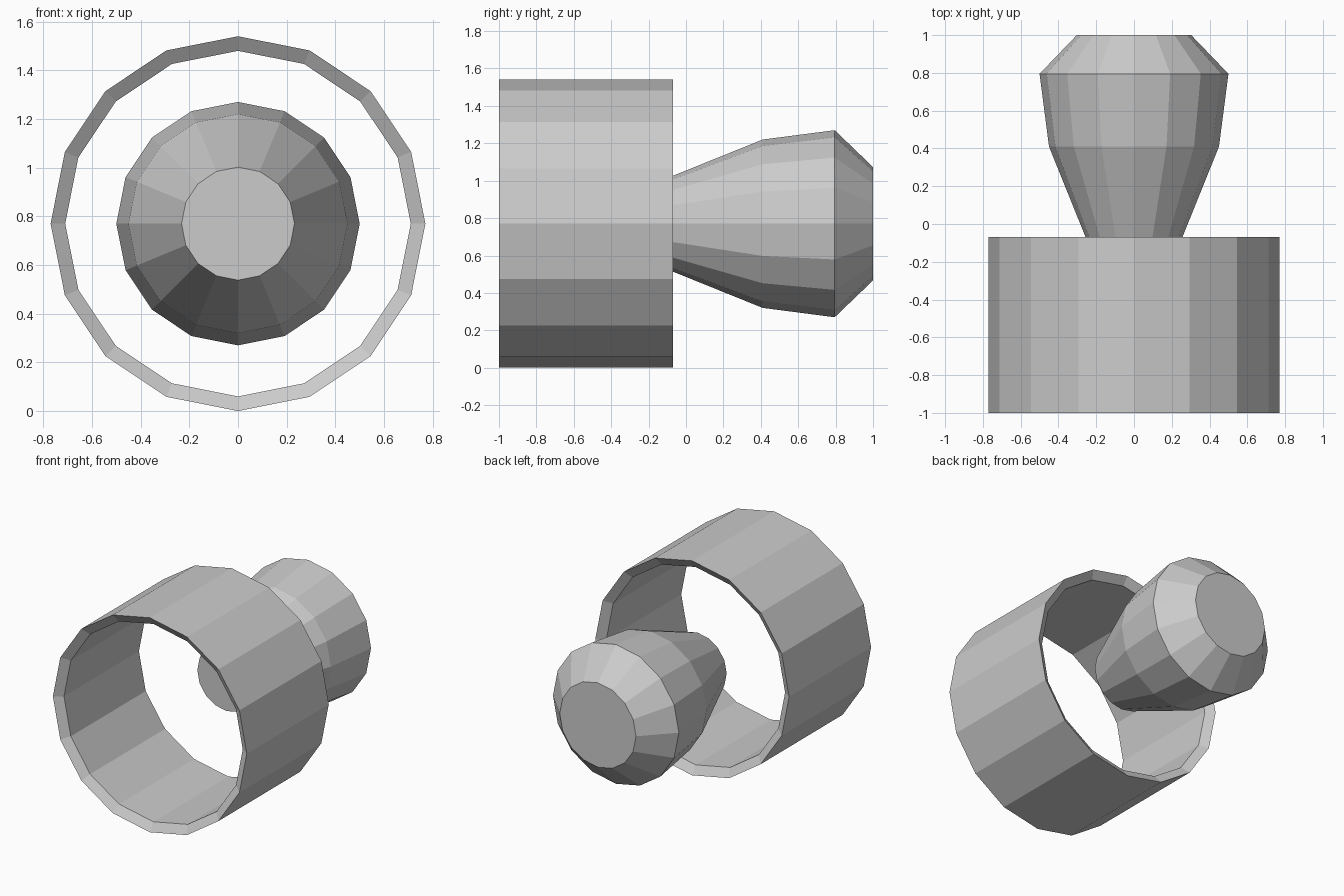
import bpy, bmesh, math

if "Cube" in bpy.data.objects:
    bpy.data.objects.remove(bpy.data.objects["Cube"])

SIDES = 16
AXIS_Z = 0.77  # height of the shared axis, which runs along y


def lathe(name, profile, closed):
    """Revolve (radius, y) points around the axis; cap the ends unless the profile is closed."""
    bm = bmesh.new()
    rings = []
    for r, y in profile:
        ring = []
        for i in range(SIDES):
            a = 2 * math.pi * i / SIDES
            ring.append(bm.verts.new((r * math.sin(a), y, AXIS_Z + r * math.cos(a))))
        rings.append(ring)
    pairs = list(zip(rings, rings[1:]))
    if closed:
        pairs.append((rings[-1], rings[0]))
    else:
        bm.faces.new(rings[0])
        bm.faces.new(rings[-1])
    for a, b in pairs:
        for i in range(SIDES):
            j = (i + 1) % SIDES
            bm.faces.new((a[i], a[j], b[j], b[i]))
    bmesh.ops.recalc_face_normals(bm, faces=bm.faces)
    mesh = bpy.data.meshes.new(name)
    bm.to_mesh(mesh)
    bm.free()
    obj = bpy.data.objects.new(name, mesh)
    bpy.context.collection.objects.link(obj)
    return obj


# Open sleeve whose end rims slope inwards
lathe("outer_sleeve",
      [(0.77, -1.0), (0.77, -0.07), (0.71, -0.11), (0.71, -0.96)], True)

# Solid flared plug with a chamfered back end
lathe("flared_plug",
      [(0.232, -0.13), (0.45, 0.41), (0.50, 0.795), (0.303, 1.0)], False)
